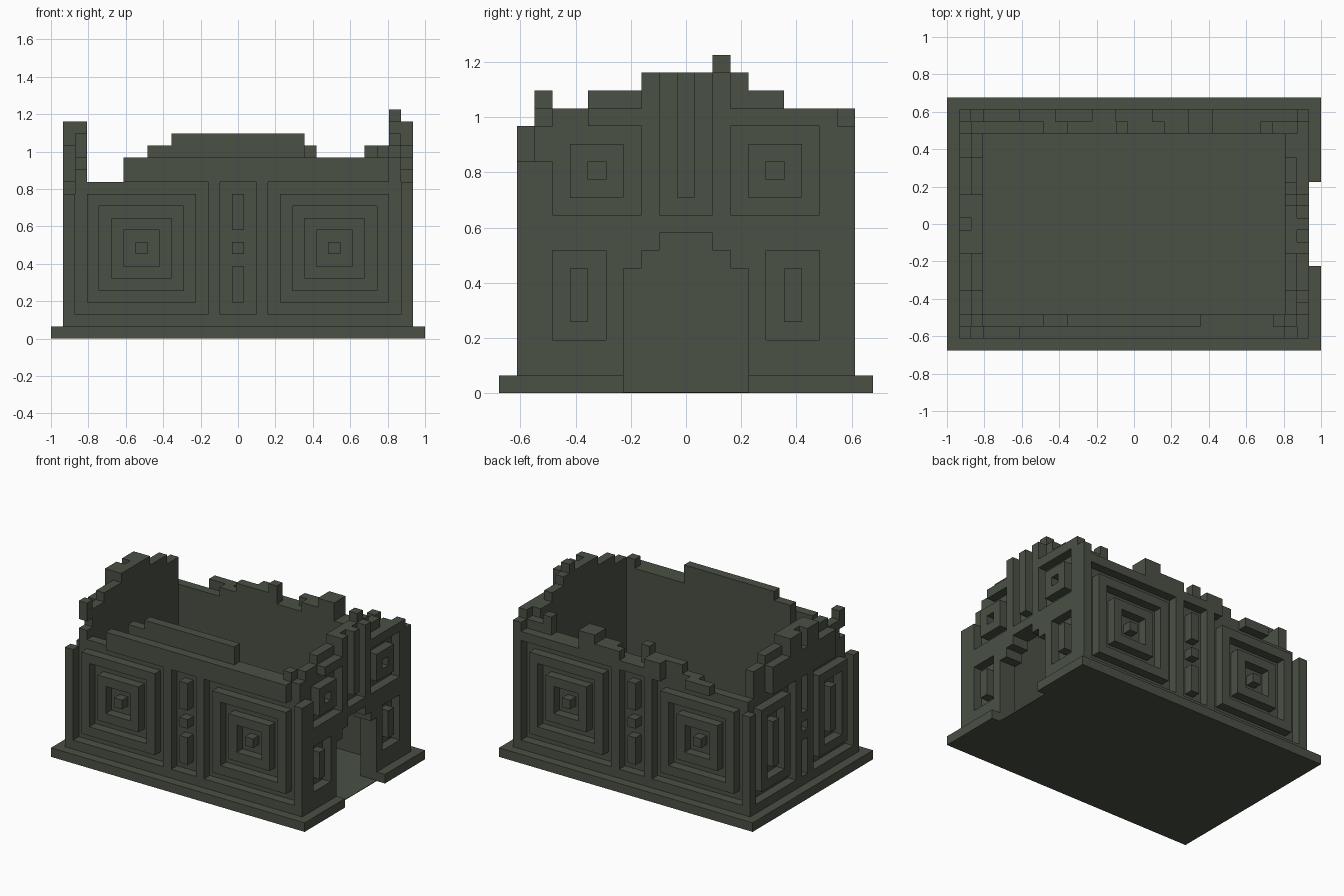
import bpy, bmesh
from itertools import product

U = 2 / 31                      # block size
cube = bpy.data.objects.get("Cube")
if cube:
    bpy.data.objects.remove(cube)

stone = bpy.data.materials.new("dark_mossy_stone")
stone.use_nodes = True
color = (0.069, 0.082, 0.06, 1)
stone.diffuse_color = color
stone.node_tree.nodes["Principled BSDF"].inputs["Base Color"].default_value = color


def finish(name, bm):
    bmesh.ops.dissolve_limit(bm, angle_limit=0.01, verts=bm.verts, edges=bm.edges)
    mesh = bpy.data.meshes.new(name)
    bm.to_mesh(mesh)
    bm.free()
    mesh.materials.append(stone)
    obj = bpy.data.objects.new(name, mesh)
    bpy.context.collection.objects.link(obj)


def block_mesh(name, cells):
    """Skin a set of grid cells with their exposed faces only."""
    bm = bmesh.new()
    verts = {}
    for cell in cells:
        for axis, side in product(range(3), (0, 1)):
            near = list(cell)
            near[axis] += 2 * side - 1
            if tuple(near) in cells:
                continue
            ring = []
            for s, t in ((0, 0), (1, 0), (1, 1), (0, 1)):
                p = list(cell)
                p[axis] += side
                p[(axis + 1) % 3] += s
                p[(axis + 2) % 3] += t
                p = tuple(p)
                if p not in verts:
                    verts[p] = bm.verts.new(((p[0] - 15.5) * U, (p[1] - 10.5) * U, p[2] * U))
                ring.append(verts[p])
            bm.faces.new(ring if side else ring[::-1])
    finish(name, bm)


class Wall:
    """Two-layer wall: a runs along it, layer 0 is outside, k is height."""

    def __init__(self, place):
        self.place, self.cells = place, set()

    def fill(self, a0, a1, k0, k1, layers=(0,)):
        for a, k, d in product(range(a0, a1), range(k0, k1), layers):
            self.cells.add((*self.place(a, d), k))

    def carve(self, a0, a1, k0, k1, layers=(0,)):
        for a, k, d in product(range(a0, a1), range(k0, k1), layers):
            self.cells.discard((*self.place(a, d), k))

    def skyline(self, layer, start, runs):
        for end, height in runs:
            self.fill(start, end, 1, height, (layer,))
            start = end

    def nested(self, a0, a1, k0, k1):
        sink = True
        while a0 < a1 and k0 < k1:
            (self.carve if sink else self.fill)(a0, a1, k0, k1)
            a0, a1, k0, k1, sink = a0 + 1, a1 - 1, k0 + 1, k1 - 1, not sink


def long_wall_panels(wall):
    wall.nested(2, 13, 2, 13)
    wall.nested(18, 29, 2, 13)
    wall.carve(14, 17, 2, 13)
    for k0, k1 in ((3, 6), (7, 8), (9, 12)):
        wall.fill(15, 16, k0, k1)


# Front wall
front = Wall(lambda a, d: (a, 1 + d))
front.skyline(0, 1, [(2, 12), (6, 13), (28, 15), (30, 13)])
front.skyline(1, 2, [(3, 17), (8, 13), (10, 16), (21, 17), (27, 15), (28, 16), (29, 15)])
front.carve(2, 3, 14, 15, (1,))
long_wall_panels(front)
block_mesh("front_wall", front.cells)

# Back wall with a ragged top
back = Wall(lambda a, d: (a, 19 - d))
back.skyline(0, 1, [(2, 12), (6, 13), (9, 14), (12, 13), (14, 15), (17, 14),
                    (20, 15), (22, 16), (29, 14), (30, 15)])
back.skyline(1, 2, [(8, 13), (10, 14), (14, 15), (15, 16), (18, 14), (20, 15),
                    (22, 16), (26, 14), (27, 16), (29, 15)])
long_wall_panels(back)
block_mesh("back_wall", back.cells)

# Stepped gable shared by both end walls
gable = [(5, 16), (8, 17), (13, 18), (16, 17), (18, 16)]

# Left end wall with tall panels and slots
left = Wall(lambda a, d: (1 + d, a))
left.skyline(0, 2, [(5, 13), (8, 16), (10, 18), (11, 16), (13, 18), (16, 16), (19, 13)])
left.skyline(1, 3, gable)
left.nested(2, 9, 2, 13)
left.nested(12, 19, 2, 13)
for k0, k1 in ((2, 6), (7, 8), (9, 13)):
    left.carve(10, 11, k0, k1)
block_mesh("left_end_wall", left.cells)

# Right end wall with windows, central rib and stepped doorway
right = Wall(lambda a, d: (29 - d, a))
right.skyline(0, 2, [(3, 13), (5, 15), (8, 16), (13, 18), (19, 16)])
right.skyline(1, 3, gable)
right.fill(12, 13, 18, 19, (1,))
right.fill(13, 14, 17, 18, (1,))
for a in (3, 13):
    right.nested(a, a + 5, 10, 15)
for a in (3, 15):
    right.nested(a, a + 3, 3, 8)
right.carve(9, 12, 10, 18)
right.fill(10, 11, 11, 18)
for inset, top in enumerate((7, 8, 9)):
    right.carve(7 + inset, 14 - inset, 0, top, (0, 1))
block_mesh("right_end_wall", right.cells)

# Plinth around the room, open at the doorway
plinth = {(i, j, 0) for i, j in product(range(31), range(21))
          if not (3 <= i < 28 and 3 <= j < 18) and not (i >= 28 and 7 <= j < 14)}
block_mesh("plinth", plinth)


# Thin floor of the room and doorway
def floor_slab(name, x0, x1, half_y):
    bm = bmesh.new()
    bmesh.ops.create_cube(bm, size=1)
    for v in bm.verts:
        v.co = ((x1 if v.co.x > 0 else x0) * U, v.co.y * 2 * half_y * U,
                0.004 if v.co.z > 0 else 0)
    finish(name, bm)


floor_slab("room_floor", -12.5, 12.5, 7.5)
floor_slab("doorway_floor", 12.5, 14.5, 3.5)
